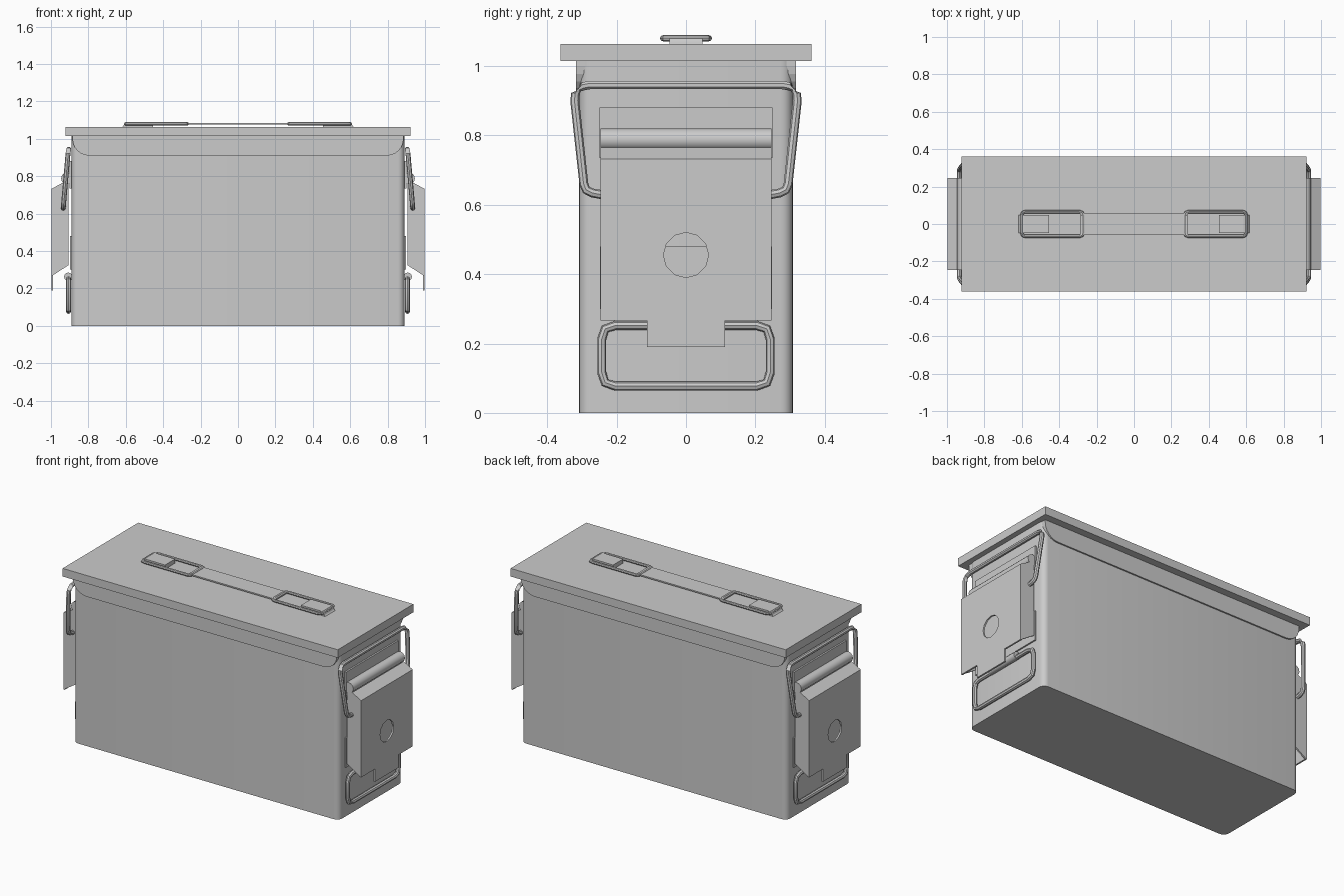
import bpy, bmesh
from math import sin, cos, pi
from mathutils import Vector

if "Cube" in bpy.data.objects:
    bpy.data.objects.remove(bpy.data.objects["Cube"])


def finish(ob, mirror=""):
    # mirror across the world planes named in "XY"
    if mirror:
        m = ob.modifiers.new("mirror", 'MIRROR')
        m.use_axis = ('X' in mirror, 'Y' in mirror, False)
        m.use_mirror_merge = False
    return ob


def prism(name, pts, axis, lo, hi, mirror="", smooth=False):
    # extrude a 2D profile along an axis: 'y' takes (x,z), 'x' takes (y,z), 'z' takes (x,y)
    place = {'x': lambda a, b, t: (t, a, b), 'y': lambda a, b, t: (a, t, b),
             'z': lambda a, b, t: (a, b, t)}[axis]
    bm = bmesh.new()
    ends = [[bm.verts.new(place(a, b, t)) for a, b in pts] for t in (lo, hi)]
    n = len(pts)
    bm.faces.new(ends[0])
    bm.faces.new(ends[1][::-1])
    for i in range(n):
        j = (i + 1) % n
        bm.faces.new((ends[0][i], ends[1][i], ends[1][j], ends[0][j]))
    bmesh.ops.recalc_face_normals(bm, faces=bm.faces)
    me = bpy.data.meshes.new(name)
    bm.to_mesh(me)
    bm.free()
    ob = bpy.data.objects.new(name, me)
    bpy.context.collection.objects.link(ob)
    if smooth:
        shade(ob)
    return finish(ob, mirror)


def shade(ob):
    bpy.ops.object.select_all(action='DESELECT')
    ob.select_set(True)
    bpy.context.view_layer.objects.active = ob
    bpy.ops.object.shade_smooth_by_angle(angle=0.7)


def box(name, x, y, z, mirror=""):
    return prism(name, [(x[0], y[0]), (x[1], y[0]), (x[1], y[1]), (x[0], y[1])],
                 'z', z[0], z[1], mirror)


def rounded(hx, hy, r, n=5):
    pts = []
    for k, (sx, sy) in enumerate([(1, 1), (-1, 1), (-1, -1), (1, -1)]):
        for i in range(n + 1):
            a = (k + i / n) * pi / 2
            pts.append((sx * (hx - r) + r * cos(a), sy * (hy - r) + r * sin(a)))
    return pts


def disc(cx, cz, r, n=12):
    return [(cx + r * cos(2 * pi * i / n), cz + r * sin(2 * pi * i / n)) for i in range(n)]


def wire(name, pts, radius, bend, closed, mirror):
    # bent wire: every corner of the path becomes a short arc
    pts = [Vector(p) for p in pts]
    path, n = [], len(pts)
    for i, p in enumerate(pts):
        if not closed and i in (0, n - 1):
            path.append(p)
            continue
        a = p + (pts[i - 1] - p).normalized() * bend
        b = p + (pts[(i + 1) % n] - p).normalized() * bend
        path += [a, (a + 2 * p + b) / 4, b]
    cu = bpy.data.curves.new(name, 'CURVE')
    cu.dimensions = '3D'
    cu.bevel_depth = radius
    cu.bevel_resolution = 2
    cu.use_fill_caps = True
    sp = cu.splines.new('POLY')
    sp.points.add(len(path) - 1)
    for q, p in zip(sp.points, path):
        q.co = (*p, 1)
    sp.use_cyclic_u = closed
    ob = bpy.data.objects.new(name, cu)
    bpy.context.collection.objects.link(ob)
    bpy.ops.object.select_all(action='DESELECT')
    ob.select_set(True)
    bpy.context.view_layer.objects.active = ob
    bpy.ops.object.convert(target='MESH')
    ob = bpy.context.view_layer.objects.active
    shade(ob)
    return finish(ob, mirror)


# Can body and lid
prism("body", rounded(0.89, 0.308, 0.035), 'z', 0, 1.02, smooth=True)
box("lid", (-0.922, 0.922), (-0.362, 0.362), (1.015, 1.064))

# Reinforcing collar, rounded at its lower corners
corner = [(0.795 + 0.09 * sin(i * pi / 12), 1.0 - 0.09 * cos(i * pi / 12)) for i in range(7)]
half = corner + [(0.885, 1.02)]
prism("collar", half + [(-x, z) for x, z in reversed(half)], 'y', 0.285, 0.317, "Y")

# Carrying handle: strap, two wire loops and lid brackets
box("handle_strap", (-0.29, 0.29), (-0.058, 0.058), (1.077, 1.085))
wire("handle_loop", [(0.272, -0.066, 1.08), (0.6, -0.066, 1.08), (0.6, 0.066, 1.08),
                     (0.272, 0.066, 1.08)], 0.009, 0.02, True, "X")
prism("handle_bracket", [(0.455, 1.064), (0.455, 1.089), (0.585, 1.09), (0.606, 1.085),
                         (0.612, 1.07), (0.65, 1.07), (0.65, 1.064)][:4] +
      [(0.612, 1.07), (0.618, 1.064)], 'y', -0.048, 0.048, "X")

# Latch cover: pierced front plate, lower tab, side flanges and sloped top
plate = box("latch_plate", (0.988, 0.998), (-0.247, 0.247), (0.267, 0.732))
cutter = prism("latch_hole_cutter", disc(0, 0.455, 0.065), 'x', 0.95, 1.05)
cutter.hide_render = True
cutter.hide_viewport = True
cut = plate.modifiers.new("hole", 'BOOLEAN')
cut.operation = 'DIFFERENCE'
cut.solver = 'EXACT'
cut.object = cutter
finish(plate, "X")
box("latch_tab", (0.988, 0.998), (-0.113, 0.113), (0.19, 0.27), "X")
prism("latch_flange", [(0.905, 0.325), (0.99, 0.27), (0.998, 0.267), (0.998, 0.732),
                       (0.938, 0.765), (0.905, 0.765)], 'y', 0.237, 0.247, "XY")
prism("latch_top", [(0.998, 0.732), (0.938, 0.765), (0.932, 0.755), (0.988, 0.725)],
      'y', -0.247, 0.247, "X")

# Hinge plate on the can end with its rolled barrel
box("hinge_plate", (0.885, 0.9), (-0.25, 0.25), (0.735, 0.88), "X")
prism("hinge_barrel", disc(0.914, 0.788, 0.032), 'y', -0.247, 0.247, "X", True)
prism("hinge_pin", disc(0.935, 0.75, 0.012, 8), 'y', -0.235, 0.235, "X", True)

# Closing bail
bail = [(0.934, 0.237, 0.628), (0.934, 0.292, 0.638), (0.909, 0.323, 0.92), (0.905, 0.3, 0.945)]
wire("closing_bail", bail + [(x, -y, z) for x, y, z in reversed(bail)],
     0.013, 0.022, False, "X")

# Side carrying ring with its clip and backing plate
box("ring_plate", (0.885, 0.899), (-0.248, 0.248), (0.3, 0.48), "X")
prism("ring_clip", disc(0.907, 0.262, 0.023), 'y', -0.11, 0.11, "X", True)
wire("side_ring", [(0.906, -0.243, 0.252), (0.906, 0.243, 0.252), (0.906, 0.243, 0.077),
                   (0.906, -0.243, 0.077)], 0.013, 0.04, True, "X")
